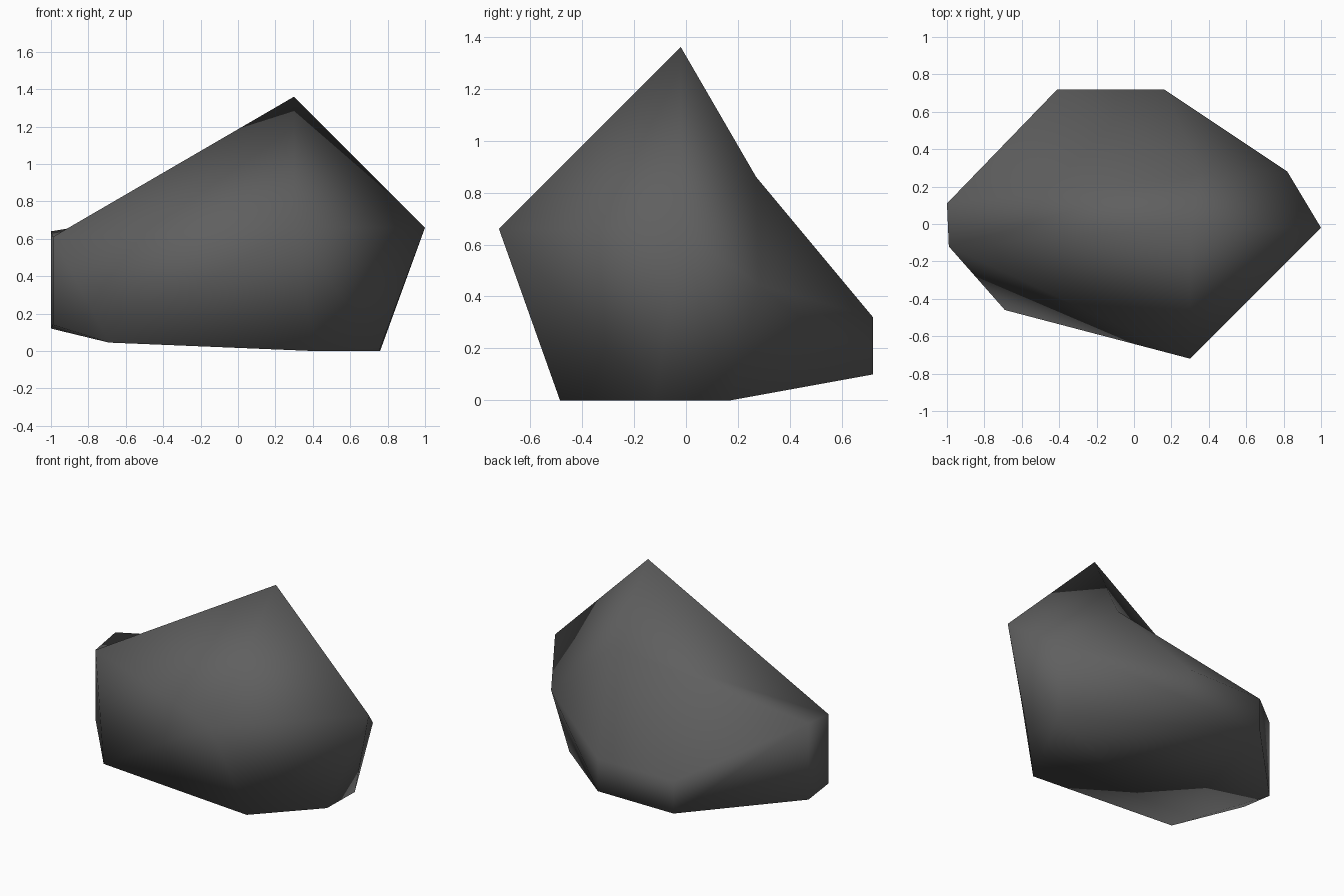
import bpy, bmesh

if "Cube" in bpy.data.objects:
    bpy.data.objects.remove(bpy.data.objects["Cube"])

# Corner points of the faceted boulder, grouped by area
corners = {
    # peak, front and right side
    "P": (.30, -.02, 1.36), "A": (1, -.02, .66),
    "B": (.30, -.72, .66), "C": (.82, .28, .445),
    # rear shelf
    "S": (.36, .27, .86),
    # flat left end
    "H": (-.99, -.12, .14), "I": (-.99, -.12, .61),
    "J": (-1, .11, .64), "K": (-1, .11, .12),
    # flat back end
    "L": (.16, .72, .10), "T": (.16, .72, .32),
    "M": (-.41, .72, .10), "U": (-.41, .72, .32),
    # base
    "D": (-.69, -.46, .045), "E": (.76, .17, 0),
    "F": (.754, -.12, 0), "G": (.405, -.485, 0),
}
# Facets: front, left, rear top, right, back, bottom
facets = ("PBA PIB BID BDG BGF BFA IHD "
          "IJKH IPS IJS PAS ACS "
          "JUS UTS SCT AFE AEC CEL CLT "
          "JUM JMK UTLM GEF GDE DME DKM DHK MLE").split()

bm = bmesh.new()
verts = {k: bm.verts.new(p) for k, p in corners.items()}
for f in facets:
    bm.faces.new([verts[k] for k in f])
bmesh.ops.recalc_face_normals(bm, faces=bm.faces)
mesh = bpy.data.meshes.new("boulder")
bm.to_mesh(mesh)
bm.free()

# Dark stone, smooth shaded
stone = bpy.data.materials.new("dark_stone")
stone.diffuse_color = (.115, .115, .115, 1)
stone.use_nodes = True
stone.node_tree.nodes["Principled BSDF"].inputs["Base Color"].default_value = stone.diffuse_color
mesh.materials.append(stone)
boulder = bpy.data.objects.new("boulder", mesh)
bpy.context.collection.objects.link(boulder)
for p in mesh.polygons:
    p.use_smooth = True
